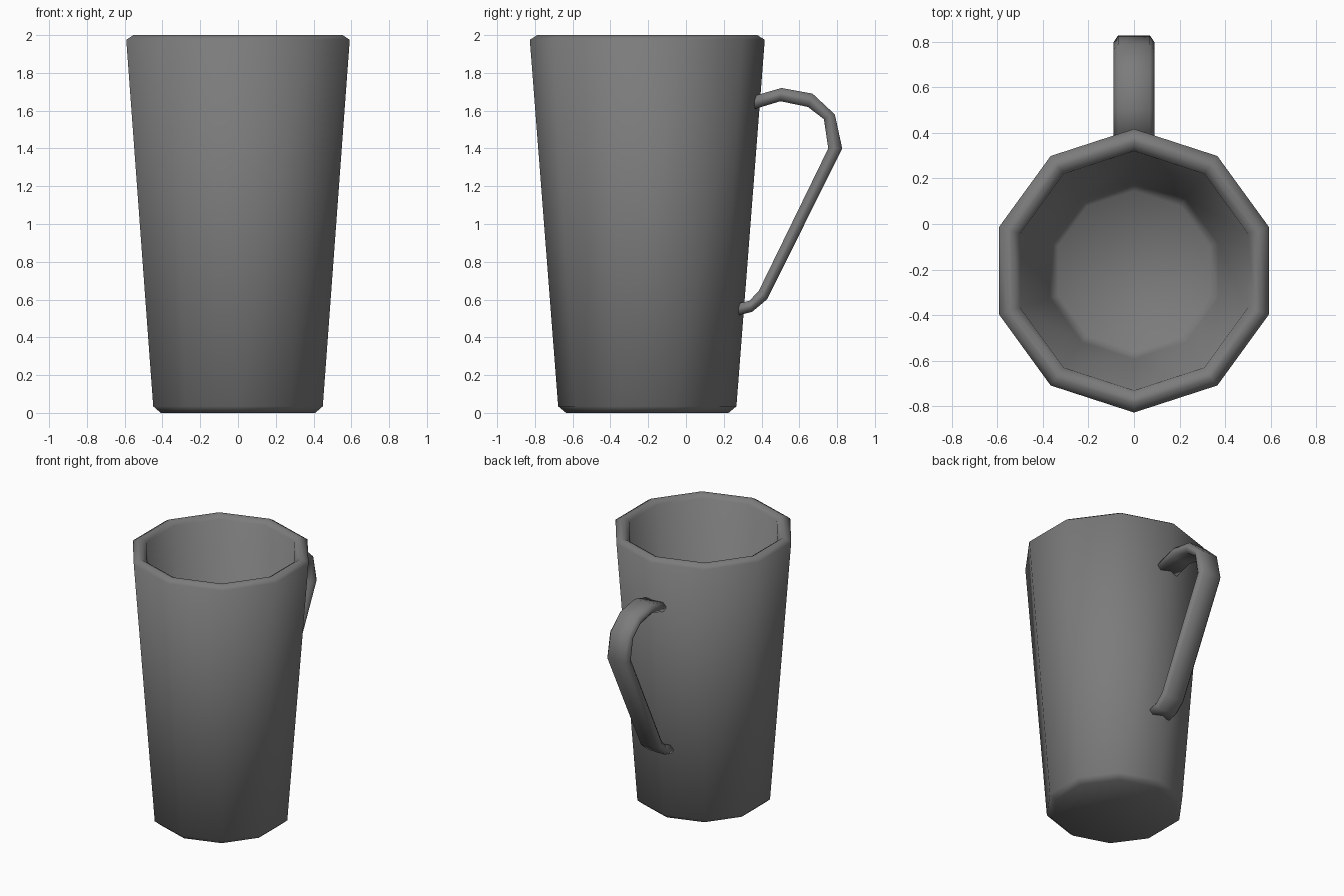
import bpy, bmesh, math
from mathutils import Vector

if "Cube" in bpy.data.objects:
    bpy.data.objects.remove(bpy.data.objects["Cube"])

CENTRE_Y = -0.205

# Dark grey finish shared by both parts
dark_grey = bpy.data.materials.new("dark_grey")
dark_grey.diffuse_color = (0.2, 0.2, 0.2, 1)
dark_grey.use_nodes = True
dark_grey.node_tree.nodes["Principled BSDF"].inputs["Base Color"].default_value = dark_grey.diffuse_color


def make_object(name, bm):
    bmesh.ops.recalc_face_normals(bm, faces=bm.faces)
    for f in bm.faces:
        f.smooth = True
    mesh = bpy.data.meshes.new(name)
    bm.to_mesh(mesh)
    bm.free()
    mesh.materials.append(dark_grey)
    obj = bpy.data.objects.new(name, mesh)
    bpy.context.collection.objects.link(obj)
    return obj


def skin(bm, rings):
    """Join successive closed rings with quads and cap both ends."""
    loops = [[bm.verts.new(p) for p in ring] for ring in rings]
    for a, b in zip(loops, loops[1:]):
        for i in range(len(a)):
            j = (i + 1) % len(a)
            bm.faces.new((a[i], a[j], b[j], b[i]))
    bm.faces.new(loops[0])
    bm.faces.new(loops[-1])


# Cup body: ten-sided tapered shell with chamfered foot, rim and inner floor
profile = [(0.43, 0), (0.472, 0.035), (0.622, 1.975), (0.583, 2.0),
           (0.562, 2.0), (0.525, 1.975), (0.388, 0.14), (0.35, 0.10)]
angles = [math.pi / 2 + k * math.tau / 10 for k in range(10)]
bm = bmesh.new()
skin(bm, [[(r * math.cos(a), CENTRE_Y + r * math.sin(a), z) for a in angles]
          for r, z in profile])
make_object("cup_body", bm)

# Handle: flat strap with chamfered edges, given as outer and inner (y, z) pairs
outer = [(0.35, 1.675), (0.505, 1.72), (0.67, 1.69), (0.788, 1.58),
         (0.827, 1.40), (0.43, 0.602), (0.35, 0.535), (0.27, 0.515)]
inner = [(0.35, 1.605), (0.50, 1.65), (0.645, 1.62), (0.73, 1.555),
         (0.753, 1.40), (0.385, 0.645), (0.335, 0.593), (0.27, 0.578)]
section = [(0.07, 0), (0.09, 0.4), (0.09, 0.6), (0.07, 1),
           (-0.07, 1), (-0.09, 0.6), (-0.09, 0.4), (-0.07, 0)]
bm = bmesh.new()
rings = []
for o, i in zip(outer, inner):
    o, i = Vector(o), Vector(i)
    rings.append([(x, *o.lerp(i, t)) for x, t in section])
skin(bm, rings)
make_object("handle", bm)
